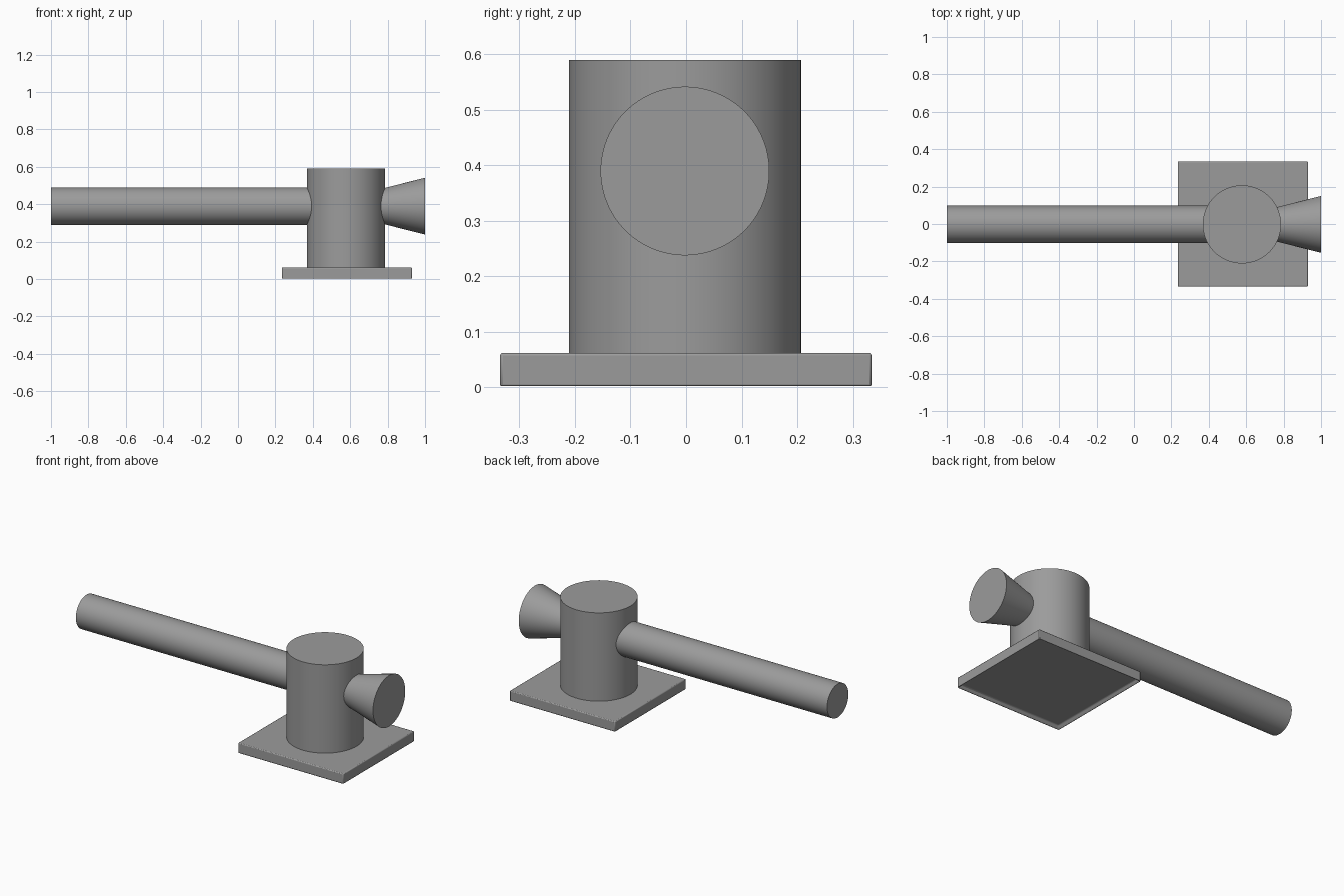
import bpy
import bmesh
import math

if "Cube" in bpy.data.objects:
    bpy.data.objects.remove(bpy.data.objects["Cube"])

TOWER_X, TOWER_Y, TOWER_R = 0.577, -0.002, 0.209
AXIS_Z = 0.39
BASE_TOP = 0.0625

grey = bpy.data.materials.new("mid_grey")
grey.diffuse_color = (0.33, 0.33, 0.33, 1)
grey.use_nodes = True
grey.node_tree.nodes["Principled BSDF"].inputs["Base Color"].default_value = grey.diffuse_color


def finish(obj, name):
    obj.name = name
    obj.data.materials.append(grey)
    bpy.ops.object.select_all(action='DESELECT')
    obj.select_set(True)
    bpy.context.view_layer.objects.active = obj
    bpy.ops.object.shade_smooth_by_angle(angle=math.radians(30))


def rod_along_x(name, x0, x1, r0, r1):
    """Round bar or cone between two x positions."""
    bpy.ops.mesh.primitive_cone_add(
        vertices=96, radius1=r0, radius2=r1, depth=x1 - x0,
        location=((x0 + x1) / 2, TOWER_Y, AXIS_Z),
        rotation=(0, math.pi / 2, 0))
    finish(bpy.context.object, name)


# Square base plate with a shallow recess underneath and softened edges
mesh = bpy.data.meshes.new("base_plate")
bm = bmesh.new()
bmesh.ops.create_cube(bm, size=1)
for v in bm.verts:
    v.co = (0.5825 + v.co.x * 0.695, v.co.y * 0.67, (v.co.z + 0.5) * BASE_TOP)
bm.normal_update()
bottom = [f for f in bm.faces if f.normal.z < -0.5]
bmesh.ops.inset_region(bm, faces=bottom, thickness=0.022)
for v in bottom[0].verts:
    v.co.z += 0.02
bm.to_mesh(mesh)
bm.free()
base = bpy.data.objects.new("base_plate", mesh)
bpy.context.collection.objects.link(base)
bevel = base.modifiers.new("soft_edges", 'BEVEL')
bevel.width = 0.005
bevel.segments = 2
finish(base, "base_plate")

# Upright cylindrical tower
bpy.ops.mesh.primitive_cylinder_add(
    vertices=96, radius=TOWER_R, depth=0.59 - BASE_TOP,
    location=(TOWER_X, TOWER_Y, (0.59 + BASE_TOP) / 2))
finish(bpy.context.object, "tower")

# Long side arm and flared end on the opposite side
rod_along_x("long_arm", -1.0, TOWER_X - TOWER_R + 0.03, 0.1, 0.1)
rod_along_x("flared_end", TOWER_X + TOWER_R - 0.03, 1.0, 0.09, 0.152)
